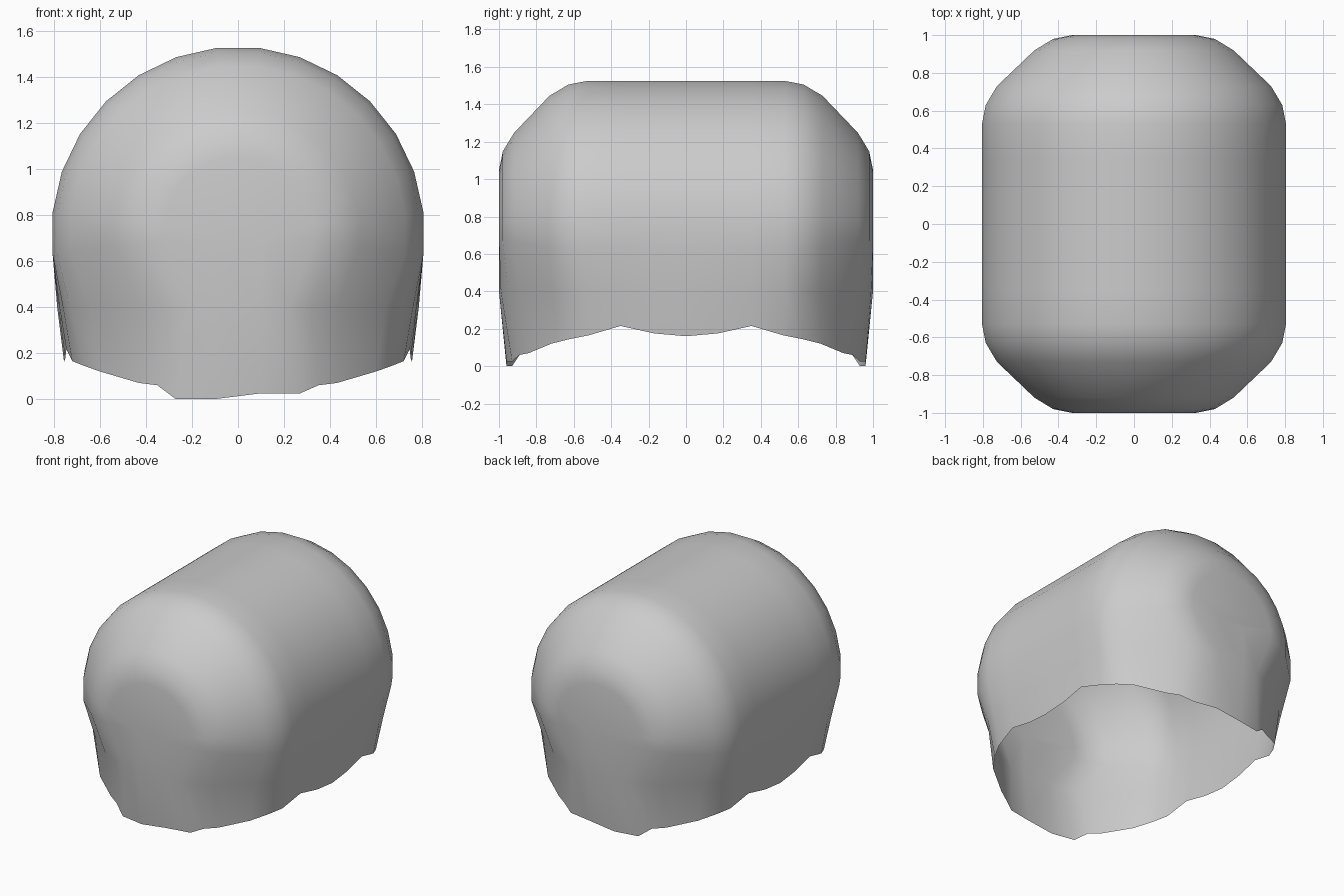
import bpy
import bmesh
from math import sin, cos, tau

if "Cube" in bpy.data.objects:
    bpy.data.objects.remove(bpy.data.objects["Cube"], do_unlink=True)

SIDES = 28
AXIS_HEIGHT = 0.72
FOLD_HEIGHT = 0.4

# One quarter of the plan, from the end wall round to the side wall.
SHOULDER = [(.1, 1), (.33, 1), (.43, .98), (.53, .92), (.73, .73),
            (.79, .63), (.81, .53), (.81, .35), (.81, .17), (.81, 0)]
FOLD = [(.1, 1), (.22, .99), (.32, .95), (.43, .9), (.64, .72),
        (.73, .62), (.76, .53), (.775, .35), (.78, .17), (.785, 0)]
RIM = [(.1, .96, .01), (.27, .93, .05), (.35, .89, .06), (.43, .84, .07),
       (.6, .72, .12), (.67, .62, .145), (.72, .52, .165),
       (.745, .35, .215), (.75, .17, .175), (.755, 0, .16)]


def full_loop(quarter):
    """Mirror a quarter outline into a closed loop."""
    half = [(x, -y, z) for x, y, z in quarter] + quarter[-2::-1]
    return half + [(-x, y, z) for x, y, z in reversed(half)]


def make_material(name, color):
    material = bpy.data.materials.new(name)
    material.use_nodes = True
    material.diffuse_color = color
    shader = material.node_tree.nodes["Principled BSDF"]
    shader.inputs["Base Color"].default_value = color
    return material


bm = bmesh.new()

# Arched dome: one arch per station along the length
stations = [(r, -y) for r, y in SHOULDER[1:]] + SHOULDER[-2:0:-1]
arch_steps = SIDES // 2 + 2
arches = []
for radius, y in stations:
    arch = []
    for i in range(arch_steps):
        angle = (i - (arch_steps - 1) / 2) * tau / SIDES
        arch.append(bm.verts.new((radius * sin(angle), y,
                                  AXIS_HEIGHT + radius * cos(angle))))
    arches.append(arch)
for first, second in zip(arches, arches[1:]):
    for i in range(arch_steps - 1):
        bm.faces.new((first[i], first[i + 1], second[i + 1], second[i]))

# Flat round end walls, with two extra points on the lower edge
end_points = []
for arch in (arches[0], arches[-1]):
    left, right = [bm.verts.new((side * SHOULDER[0][0], arch[0].co.y,
                                 arch[0].co.z)) for side in (1, -1)]
    bm.faces.new(arch + [left, right])
    end_points.append((left, right))

# Skirt: shoulder edge, then the fold, then the wavy open rim
(front_l, front_r), (back_l, back_r) = end_points
shoulder = ([front_l] + [a[-1] for a in arches] + [back_l, back_r]
            + [a[0] for a in reversed(arches)] + [front_r])
fold = [bm.verts.new(p) for p in
        full_loop([(x, y, FOLD_HEIGHT) for x, y in FOLD])]
rim = [bm.verts.new(p) for p in full_loop(RIM)]
for vert in rim:
    # the low tip of each end sits slightly to the right
    if abs(vert.co.y) > RIM[1][1]:
        vert.co.z = 0.0 if vert.co.x < 0 else 0.025
for upper, lower in ((shoulder, fold), (fold, rim)):
    count = len(upper)
    for i in range(count):
        j = (i + 1) % count
        bm.faces.new((upper[i], upper[j], lower[j], lower[i]))

bmesh.ops.recalc_face_normals(bm, faces=bm.faces)
for face in bm.faces:
    face.smooth = True

mesh = bpy.data.meshes.new("domed_shell")
bm.to_mesh(mesh)
bm.free()
mesh.materials.append(make_material("plain grey", (0.6, 0.6, 0.6, 1)))
shell = bpy.data.objects.new("domed_shell", mesh)
bpy.context.collection.objects.link(shell)
